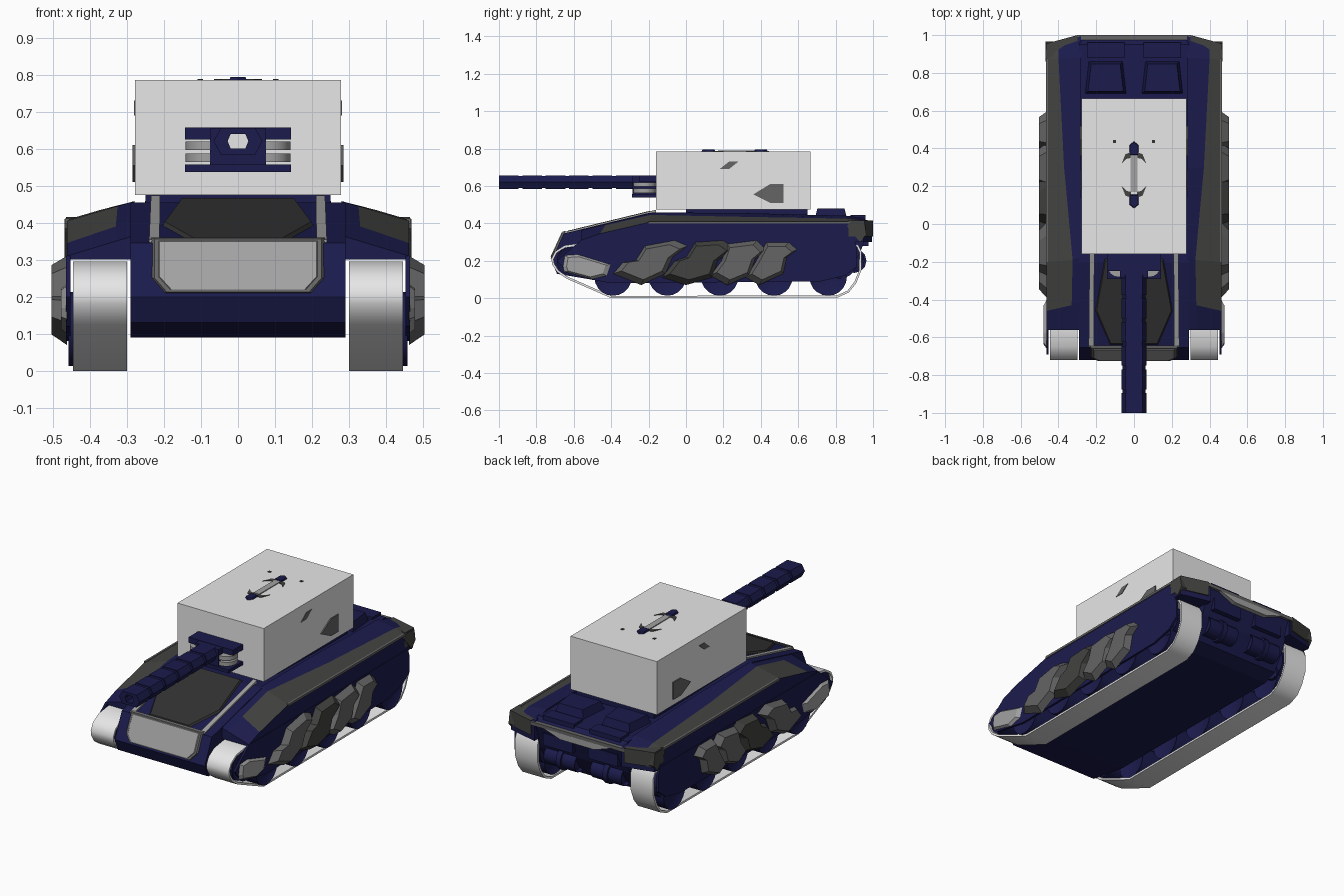
import bpy, bmesh, math
from mathutils import Vector


def material(name, rgb):
    m = bpy.data.materials.new(name)
    m.diffuse_color = (*rgb, 1)
    return m


NAVY = material("navy", (0.011, 0.011, 0.075))
LIGHT = material("light_grey", (0.80, 0.80, 0.80))
STEEL = material("steel_grey", (0.36, 0.36, 0.36))
MID = material("mid_grey", (0.13, 0.13, 0.13))
CHARCOAL = material("charcoal", (0.055, 0.055, 0.053))
DARK = material("dark_grey", (0.032, 0.032, 0.032))


def finish(name, bm, *mats):
    bmesh.ops.recalc_face_normals(bm, faces=bm.faces)
    me = bpy.data.meshes.new(name)
    bm.to_mesh(me)
    bm.free()
    for m in mats:
        me.materials.append(m)
    ob = bpy.data.objects.new(name, me)
    bpy.context.collection.objects.link(ob)
    return ob


def smooth(ob, angle=40):
    bpy.ops.object.select_all(action='DESELECT')
    ob.select_set(True)
    bpy.context.view_layer.objects.active = ob
    for mod in list(ob.modifiers):
        bpy.ops.object.modifier_apply(modifier=mod.name)
    bpy.ops.object.shade_smooth_by_angle(angle=math.radians(angle))


def loft(name, rings, mat, cap=True, closed=False):
    """Skin equal-length rings of 3D points."""
    bm = bmesh.new()
    rows = [[bm.verts.new(p) for p in r] for r in rings]
    n = len(rows[0])
    for a, b in zip(rows, rows[1:] + (rows[:1] if closed else [])):
        for i in range(n):
            bm.faces.new((a[i], a[(i + 1) % n], b[(i + 1) % n], b[i]))
    if cap:
        bm.faces.new(rows[0])
        bm.faces.new(rows[-1])
    return finish(name, bm, mat)


def slab(name, pts, offset, mat, scale=1.0):
    """Extrude a polygon by an offset, optionally shrinking the far face."""
    a = [Vector(p) for p in pts]
    c = sum(a, Vector()) / len(a)
    b = [c + (p - c) * scale + Vector(offset) for p in a]
    return loft(name, [a, b], mat)


def side_slab(name, prof, x0, x1, mat, scale=1.0):
    return slab(name, [(x0, y, z) for y, z in prof], (x1 - x0, 0, 0), mat, scale)


def box(name, x, y, z, mat):
    return side_slab(name, [(y[0], z[0]), (y[1], z[0]), (y[1], z[1]), (y[0], z[1])], x[0], x[1], mat)


def cylinder(name, c, r, depth, axis, mat, n=20, inset=0):
    bm = bmesh.new()
    bmesh.ops.create_cone(bm, cap_ends=True, segments=n, radius1=r, radius2=r, depth=depth)
    if inset:
        caps = [f for f in bm.faces if len(f.verts) > 4]
        bmesh.ops.inset_individual(bm, faces=caps, thickness=inset, depth=-0.015)
    for v in bm.verts:
        x, y, z = v.co
        v.co = Vector({'x': (z, x, y), 'y': (x, z, y), 'z': (x, y, z)}[axis]) + Vector(c)
    ob = finish(name, bm, mat)
    smooth(ob)
    return ob


# Central hull
side_slab("hull", [(-0.72, 0.20), (-0.655, 0.345), (-0.2, 0.455), (0.95, 0.43), (0.985, 0.39),
                   (0.93, 0.24), (0.86, 0.12), (0.78, 0.09), (-0.45, 0.09), (-0.69, 0.13)], -0.29, 0.29, NAVY)


def nose(x, z, lift=0.0):
    return (x, -0.72 + (z - 0.2) * 0.455 - lift, z)


def deck(x, y, lift=0.0):
    return (x, y, 0.345 + (y + 0.655) * 0.242 + lift)


# Front plate with raised frame
outer = [(-0.235, 0.36), (0.235, 0.36), (0.235, 0.25), (0.20, 0.21), (-0.20, 0.21), (-0.235, 0.25)]
slab("front_frame", [nose(x, z, -0.005) for x, z in outer], (0, -0.015, 0), MID, 0.96)
slab("front_plate", [nose(x * 0.92, 0.285 + (z - 0.285) * 0.88, 0.008) for x, z in outer],
     (0, -0.006, 0), STEEL, 0.98)

# Hood panel and frame rails
hood = [(-0.13, -0.645), (0.13, -0.645), (0.21, -0.46), (0.16, -0.18), (-0.16, -0.18), (-0.21, -0.46)]
slab("hood", [deck(x, y, -0.01) for x, y in hood], (0, 0, 0.020), DARK, 0.94)
for s in (-1, 1):
    slab("hood_rail", [deck(s * 0.212, -0.65, -0.01), deck(s * 0.24, -0.65, -0.01),
                       deck(s * 0.235, -0.16, -0.01), deck(s * 0.21, -0.16, -0.01)], (0, 0, 0.018), STEEL)

# Track loop, wheels, skirts and fenders on both sides
track = [(-0.40, 0.0), (-0.64, 0.105), (-0.69, 0.14), (-0.715, 0.18), (-0.72, 0.21), (-0.70, 0.25),
         (-0.65, 0.282), (-0.56, 0.295), (0.86, 0.295), (0.92, 0.285), (0.938, 0.25), (0.938, 0.15),
         (0.91, 0.08), (0.87, 0.03), (0.81, 0.003)]
skirt = [(-0.69, 0.20), (-0.62, 0.26), (-0.56, 0.31), (0.90, 0.31), (0.915, 0.27), (0.915, 0.17), (0.85, 0.12),
         (0.72, 0.09), (-0.40, 0.08), (-0.62, 0.12)]
plates = [
    ([(-0.39, 0.13), (-0.34, 0.19), (-0.27, 0.20), (-0.22, 0.28), (-0.06, 0.31), (0.01, 0.28),
      (-0.07, 0.22), (-0.11, 0.13), (-0.24, 0.07)], MID),
    ([(-0.13, 0.11), (-0.06, 0.20), (0.0, 0.22), (0.05, 0.30), (0.20, 0.31), (0.26, 0.27),
      (0.17, 0.20), (0.14, 0.11), (0.0, 0.07)], CHARCOAL),
    ([(0.13, 0.12), (0.19, 0.20), (0.22, 0.29), (0.38, 0.31), (0.43, 0.26), (0.37, 0.21),
      (0.34, 0.12), (0.22, 0.07)], MID),
    ([(0.32, 0.11), (0.37, 0.19), (0.43, 0.30), (0.55, 0.30), (0.595, 0.26), (0.54, 0.22),
      (0.52, 0.13), (0.39, 0.07)], MID)]
# Fender stations: y inner, y outer, ridge x, z inner, z ridge, z outer
stations = [(-0.56, -0.56, 0.33, 0.365, 0.35, 0.31), (-0.40, -0.46, 0.33, 0.405, 0.39, 0.345),
            (-0.18, -0.20, 0.325, 0.458, 0.445, 0.405), (0.3, 0.3, 0.37, 0.455, 0.435, 0.408),
            (0.88, 0.87, 0.40, 0.44, 0.425, 0.405), (0.995, 0.95, 0.40, 0.41, 0.405, 0.40)]

for s in (-1, 1):
    bm = bmesh.new()
    rows = [[bm.verts.new((s * x, y, z)) for y, z in track] for x in (0.30, 0.445)]
    n = len(track)
    for i in range(n):
        j = (i + 1) % n
        bm.faces.new((rows[0][i], rows[0][j], rows[1][j], rows[1][i]))
    band = finish("track", bm, LIGHT)
    mod = band.modifiers.new("thickness", 'SOLIDIFY')
    mod.thickness = 0.012
    smooth(band, 45)

    for y in (-0.39, -0.10, 0.18, 0.47, 0.76):
        cylinder("road_wheel", (s * 0.383, y, 0.113), 0.1, 0.15, 'x', NAVY, 20, 0.03)
    cylinder("idler_wheel", (s * 0.375, -0.61, 0.20), 0.08, 0.14, 'x', NAVY, 20, 0.02)
    cylinder("drive_wheel", (s * 0.375, 0.825, 0.19), 0.085, 0.14, 'x', NAVY, 20, 0.02)

    side_slab("skirt", skirt, s * 0.452, s * 0.464, NAVY)
    side_slab("front_side_plate", [(-0.66, 0.17), (-0.65, 0.23), (-0.58, 0.235), (-0.40, 0.18),
                                   (-0.42, 0.12), (-0.50, 0.10), (-0.65, 0.14)], s * 0.462, s * 0.478, STEEL, 0.8)
    for prof, mat in plates:
        side_slab("side_armour", prof, s * 0.462, s * 0.503, mat, 0.78)

    rings = [[(s * 0.28, yi, zi), (s * xr, (yi + yo) / 2, zr), (s * 0.462, yo, zo),
              (s * 0.462, yo, 0.30), (s * 0.28, yi, 0.30)] for yi, yo, xr, zi, zr, zo in stations]
    fender = loft("fender", rings, NAVY)
    fender.data.materials.append(CHARCOAL)
    for f in fender.data.polygons:      # sloping outer face is dark behind the navy tip
        if f.normal.z > 0.3 and abs(f.center.x) > 0.38 and f.center.y > -0.4:
            f.material_index = 1
    slab("fender_trim", [(s * 0.455, -0.20, 0.398), (s * 0.467, -0.20, 0.398),
                         (s * 0.467, 0.88, 0.398), (s * 0.455, 0.88, 0.398)], (0, 0, 0.013), MID)

    # Rear corner guard, deck hatch and exhausts
    side_slab("rear_guard", [(0.86, 0.385), (0.88, 0.41), (0.955, 0.405), (0.965, 0.34), (0.93, 0.30)],
              s * 0.43, s * 0.468, CHARCOAL)
    slab("rear_corner", [(s * 0.465, 0.87, 0.33), (s * 0.465, 0.955, 0.33), (s * 0.30, 1.0, 0.33),
                         (s * 0.30, 0.96, 0.33)], (0, 0, 0.085), CHARCOAL)
    slab("engine_hatch", [(s * 0.04, 0.69, 0.43), (s * 0.26, 0.69, 0.43), (s * 0.24, 0.86, 0.43),
                          (s * 0.06, 0.86, 0.43)], (0, 0, 0.05), NAVY, 0.85)
    box("deck_vent", sorted((s * 0.05, s * 0.25)), (0.88, 0.96), (0.41, 0.445), NAVY)
    cylinder("exhaust", (s * 0.15, 0.90, 0.20), 0.055, 0.2, 'x', NAVY, 12, 0.012)
    cylinder("exhaust_collar", (s * 0.15, 0.90, 0.20), 0.065, 0.03, 'x', NAVY, 12)
    box("rear_block", sorted((s * 0.05, s * 0.24)), (0.93, 0.975), (0.28, 0.35), NAVY)

# Rear crossbar
box("rear_bar", (-0.30, 0.30), (0.975, 1.0), (0.39, 0.41), MID)
slab("rear_bumper", [(-0.22, 1.0, 0.392), (0.22, 1.0, 0.392), (0.11, 1.0, 0.355), (-0.11, 1.0, 0.355)],
     (0, -0.03, 0), STEEL)

# Turret box on its ring
box("turret_ring", (-0.25, 0.25), (0.0, 0.65), (0.44, 0.48), NAVY)
box("turret", (-0.278, 0.278), (-0.16, 0.665), (0.475, 0.785), LIGHT)
for s in (-1, 1):
    side_slab("turret_side_plate", [(0.36, 0.555), (0.45, 0.61), (0.52, 0.61), (0.52, 0.51), (0.45, 0.51)],
              s * 0.276, s * 0.285, MID)
    side_slab("turret_side_vent", [(0.18, 0.69), (0.23, 0.73), (0.28, 0.73), (0.23, 0.69)],
              s * 0.276, s * 0.281, MID)
    box("roof_stud", sorted((s * 0.095, s * 0.11)), (0.43, 0.445), (0.78, 0.788), DARK)

# Roof handle with pointed ends and curved claws
box("roof_rod", (-0.018, 0.018), (0.17, 0.38), (0.78, 0.79), STEEL)
for d in (-1, 1):
    def at(x, y):
        return (x, 0.26 + d * y, 0.78)
    slab("roof_tip", [at(-0.025, 0.10), at(0.025, 0.10), at(0.025, 0.16), at(0, 0.18), at(-0.025, 0.16)],
         (0, 0, 0.014), NAVY, 0.8)
    for s in (-1, 1):
        slab("roof_claw", [at(s * 0.015, 0.12), at(s * 0.045, 0.11), at(s * 0.065, 0.06),
                           at(s * 0.04, 0.085), at(s * 0.015, 0.09)], (0, 0, 0.008), CHARCOAL)


# Hollow six-sided gun barrel with collars
def hexagon(y, w, h):
    return [(x * w, y, 0.62 + z * h) for x, z in
            ((1, 0), (0.7, 1), (-0.7, 1), (-1, 0), (-0.7, -1), (0.7, -1))]


loft("barrel", [hexagon(-0.28, 0.06, 0.032), hexagon(-1.0, 0.06, 0.032),
                hexagon(-1.0, 0.028, 0.02), hexagon(-0.28, 0.028, 0.02)], NAVY, cap=False, closed=True)
slab("bore_end", hexagon(-0.29, 0.032, 0.022), (0, 0.008, 0), LIGHT)
for i in range(6):
    y = -1.0 + i * 0.125
    loft("barrel_collar", [hexagon(y, 0.066, 0.036), hexagon(y + 0.105, 0.066, 0.036),
                           hexagon(y + 0.105, 0.05, 0.028), hexagon(y, 0.05, 0.028)], NAVY, False, True)

# Gun mount with side discs
box("gun_mount", (-0.075, 0.075), (-0.285, -0.15), (0.545, 0.655), NAVY)
box("mount_top", (-0.143, 0.143), (-0.25, -0.15), (0.625, 0.657), NAVY)
box("mount_bottom", (-0.143, 0.143), (-0.29, -0.15), (0.537, 0.557), NAVY)
for s in (-1, 1):
    for z in (0.608, 0.575):
        cylinder("recoil_disc", (s * 0.08, -0.22, z), 0.062, 0.023, 'z', STEEL, 16)
